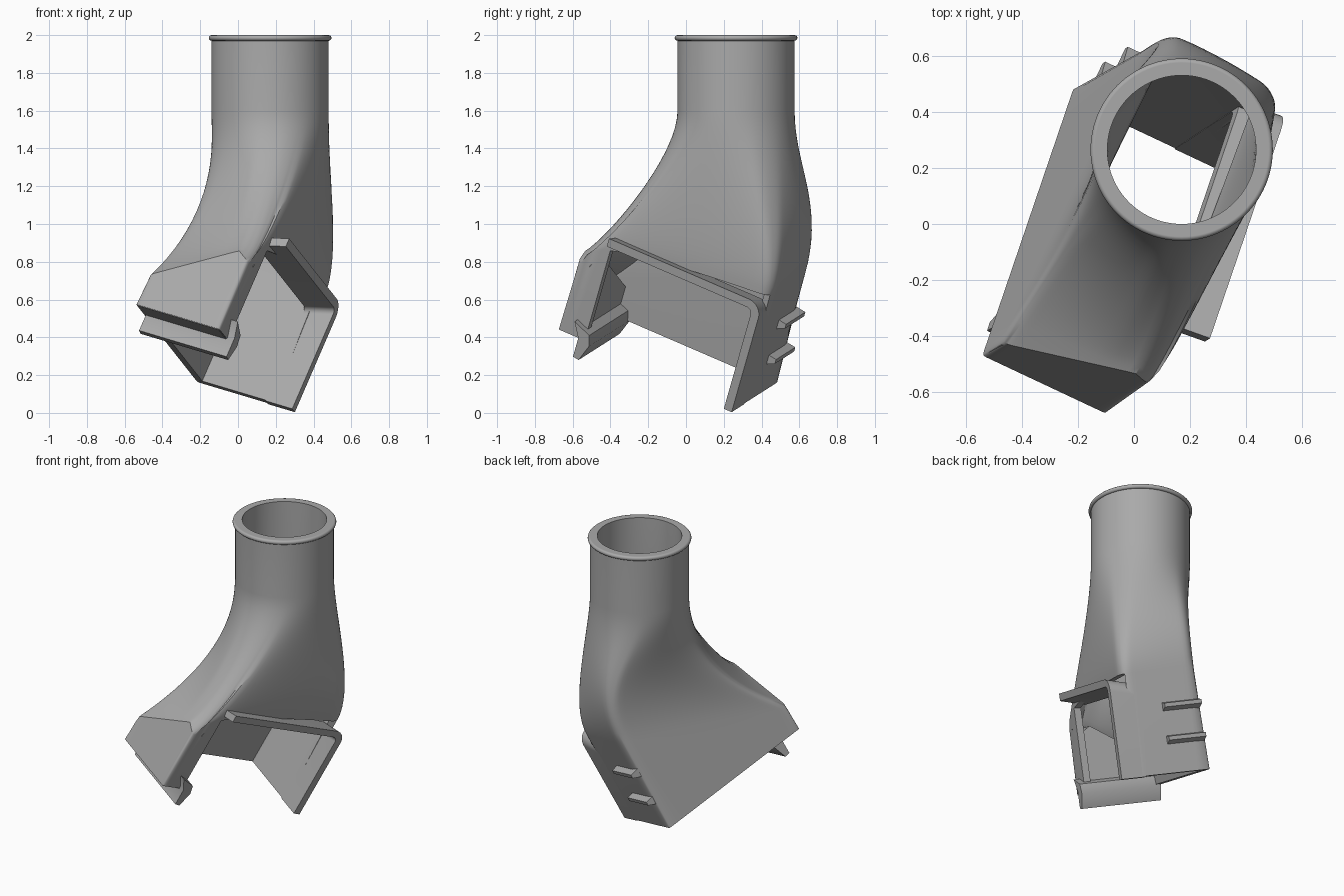
import bpy, bmesh, math
from mathutils import Vector

cube = bpy.data.objects.get("Cube")
if cube:
    bpy.data.objects.remove(cube, do_unlink=True)

# Tilted frame of the lower housing: U runs to the back, V to the open side, N up
U = Vector((0.30, 0.88, -0.38)).normalized()
V = Vector((0.88, -0.39, -0.27))
V = (V - U * U.dot(V)).normalized()
N = V.cross(U)
U_FRONT, U_BACK, V_SHUT, V_OPEN, N_LOW = -0.79, 0.30, -0.43, 0.075, 0.185
TUBE = Vector((0.17, 0.265, 0))
TUBE_R, WALL, SIDE = 0.31, 0.045, 24

grey = bpy.data.materials.new("plain grey")
grey.use_nodes = True
colour = (0.40, 0.40, 0.40, 1)
grey.diffuse_color = colour
grey.node_tree.nodes["Principled BSDF"].inputs["Base Color"].default_value = colour


def local(u, v, n):
    return U * u + V * v + N * n


def lerp(a, b, t):
    return a + (b - a) * t


def clamp(x, lo, hi):
    return max(lo, min(hi, x))


def finish(obj, angle=35):
    obj.data.materials.append(grey)
    bpy.ops.object.select_all(action='DESELECT')
    obj.select_set(True)
    bpy.context.view_layer.objects.active = obj
    for modifier in list(obj.modifiers):
        bpy.ops.object.modifier_apply(modifier=modifier.name)
    bpy.ops.object.shade_smooth_by_angle(angle=math.radians(angle))


def mesh_object(name, bm):
    mesh = bpy.data.meshes.new(name)
    bm.to_mesh(mesh)
    bm.free()
    obj = bpy.data.objects.new(name, mesh)
    bpy.context.collection.objects.link(obj)
    return obj


def prism(name, outline, start, end, place):
    """Extrude a 2D outline; place(a, b, t) gives the world position."""
    bm = bmesh.new()
    ends = [[bm.verts.new(place(a, b, t)) for a, b in outline] for t in (start, end)]
    count = len(outline)
    bm.faces.new(ends[0])
    bm.faces.new(ends[1])
    for i in range(count):
        j = (i + 1) % count
        bm.faces.new((ends[0][i], ends[0][j], ends[1][j], ends[1][i]))
    bmesh.ops.recalc_face_normals(bm, faces=bm.faces)
    finish(mesh_object(name, bm))


def along_v(u, n, v):
    return local(u, v, n)


def along_u(v, n, u):
    return local(u, v, n)


# Duct body: round tube lofted into the tilted rectangular housing
def rounded(p, r):
    """Pull a point of the housing rectangle onto corners of radius r."""
    q = Vector((clamp(p.x, U_FRONT + r, U_BACK - r), clamp(p.y, V_SHUT + r, V_OPEN - r)))
    return q + (p - q).normalized() * r


def column(k, t):
    """One strand of the duct, from the tube mouth to the housing's lower edge."""
    theta = math.radians(90 * (k + t) - 45)
    along = Vector((U.x, U.y, 0)).normalized()
    across = Vector((along.y, -along.x, 0))
    foot = TUBE + (along * math.cos(theta) + across * math.sin(theta)) * TUBE_R
    s = math.sin((t - 0.5) * math.pi)
    a, b = [(1, s), (-s, 1), (-1, -s), (s, -1)][k]
    corner = Vector((lerp(U_FRONT, U_BACK, (a + 1) / 2), lerp(V_SHUT, V_OPEN, (b + 1) / 2)))
    p = rounded(corner, 0.065 if a > 0 else 0.03)
    low = rounded(corner, 0.012)
    tu = clamp((p.x - U_FRONT) / (U_BACK - U_FRONT), 0, 1)
    tv = clamp((p.y - V_SHUT) / (V_OPEN - V_SHUT), 0, 1)
    # rim where the curved shell meets the flat housing sides
    front_n = 0.36 + 0.27 * min(1, tv / 0.85) - 0.3 * max(0, tv - 0.85)
    rise = max(0, tu - 0.03) / 0.97
    rim_n = lerp(front_n, 0.84, rise ** (1 - 0.7 * tv))
    rim = local(p.x, p.y, rim_n)
    top = foot + Vector((0, 0, 1.6))
    leave = Vector((0, 0, -lerp(0.8, 0.7, tv)))
    pull = lerp(lerp(1.9, 0.5, min(1, tv * 1.5)), lerp(1.3, 0.7, tv), tu)
    arrive = (U * (-0.8 * (1 - tu)) - N).normalized() * pull
    points = [foot + Vector((0, 0, 2)), top]
    steps = 18
    for i in range(1, steps):
        h = i / steps
        points.append(top * (2*h**3 - 3*h**2 + 1) + leave * (h**3 - 2*h**2 + h)
                      + rim * (3*h**2 - 2*h**3) + arrive * (h**3 - h**2))
    return points + [rim, local(low.x, low.y, N_LOW)]


bm = bmesh.new()
strands = [[bm.verts.new(p) for p in column(k, i / SIDE)] for k in range(4) for i in range(SIDE)]
for i, left in enumerate(strands):
    right = strands[(i + 1) % len(strands)]
    for j in range(len(left) - 1):
        middle = (left[j + 1].co + right[j + 1].co) / 2
        side_open = middle.dot(V) > V_OPEN - 0.02 and middle.dot(U) > -0.65
        if j == len(left) - 2 and side_open:
            continue    # the open side of the housing
        bm.faces.new((left[j], right[j], right[j + 1], left[j + 1]))
body = mesh_object("duct_body", bm)
solid = body.modifiers.new("wall", 'SOLIDIFY')
solid.thickness = WALL
solid.offset = -1
finish(body)

# Rounded bead around the tube mouth
bpy.ops.mesh.primitive_torus_add(major_radius=TUBE_R, minor_radius=0.015, major_segments=96,
                                 minor_segments=12, location=TUBE + Vector((0, 0, 1.985)))
bead = bpy.context.object
bead.name = "mouth_bead"
finish(bead, 60)

# Solid front end under the sloping shell
prism("front_block", [(-0.425, 0.182), (-0.42, 0.34), (-0.02, 0.6), (0.03, 0.57), (0.07, 0.182)],
      U_FRONT + 0.003, -0.65, along_u)

# Hooked fin hanging below the front end
prism("front_fin", [(-0.655, 0.2), (-0.655, 0.09), (-0.62, 0.085), (-0.585, 0.18),
                    (-0.6, 0.24), (-0.70, 0.28)], -0.415, 0.115, along_v)


# Lip framing the open side, bent down along the back wall
def bend(offset):
    radius = 0.08
    cu, cn = U_BACK - radius, 0.81 - radius
    arc = [(cu + (radius - offset) * math.sin(i * math.pi / 16),
            cn + (radius - offset) * math.cos(i * math.pi / 16)) for i in range(9)]
    return [(-0.625, 0.81 - offset)] + arc + [(U_BACK - offset, 0.18)]


def flared(u, n, v):
    return local(u, v, n + (0.25 * (v - 0.12) if n > 0.7 else 0))


prism("opening_lip", bend(0) + bend(WALL + 0.002)[::-1], 0.0, 0.163, flared)

# Two wedge ribs on the back wall
for label, n in (("upper", 0.61), ("lower", 0.40)):
    prism(label + "_back_rib", [(0.28, n - 0.04), (0.345, n - 0.01), (0.345, n + 0.015),
                                (0.28, n + 0.025)], -0.418, -0.17, along_v)
